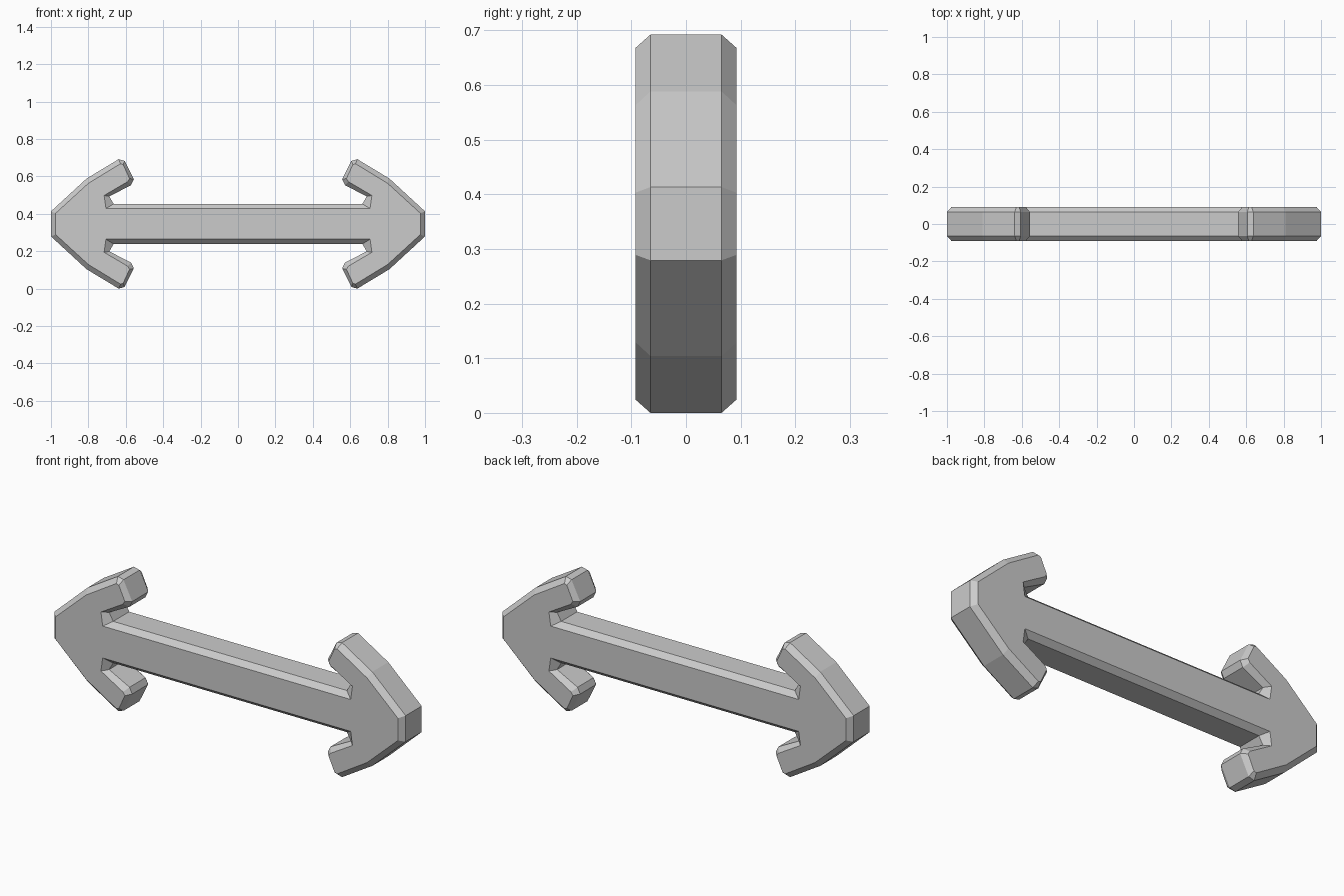
import bpy, bmesh

if "Cube" in bpy.data.objects:
    bpy.data.objects.remove(bpy.data.objects["Cube"])

CZ = 0.346  # height of the arrow's centre line

# One quarter of the outline (x, z from centre): outer rim and inset flat face
rim = [(1.0, .067), (.81, .242), (.638, .346), (.606, .337), (.557, .238),
       (.572, .207), (.688, .147), (.665, .107)]
face = [(.975, .057), (.80, .217), (.628, .322), (.614, .317), (.580, .243),
        (.590, .226), (.716, .152), (.706, .082)]


def full_loop(q):
    """Mirror the quarter outline in x and z into one closed loop."""
    top = q + [(-x, z) for x, z in reversed(q)]
    return top + [(x, -z) for x, z in reversed(top)]


bm = bmesh.new()
# Chamfered slab: front face, front rim, back rim, back face
rings = [[bm.verts.new((x, y, z + CZ)) for x, z in full_loop(q)]
         for q, y in ((face, -.092), (rim, -.065), (rim, .065), (face, .092))]
n = len(rings[0])
for a, b in zip(rings, rings[1:]):
    for i in range(n):
        j = (i + 1) % n
        bm.faces.new((a[i], a[j], b[j], b[i]))
bm.faces.new(rings[0])
bm.faces.new(rings[-1])
bmesh.ops.recalc_face_normals(bm, faces=bm.faces)
# Split the big concave flats cleanly
bmesh.ops.triangulate(bm, faces=[f for f in bm.faces if len(f.verts) > 4])

mesh = bpy.data.meshes.new("double_arrow")
bm.to_mesh(mesh)
bm.free()
bpy.context.collection.objects.link(bpy.data.objects.new("double_arrow", mesh))
